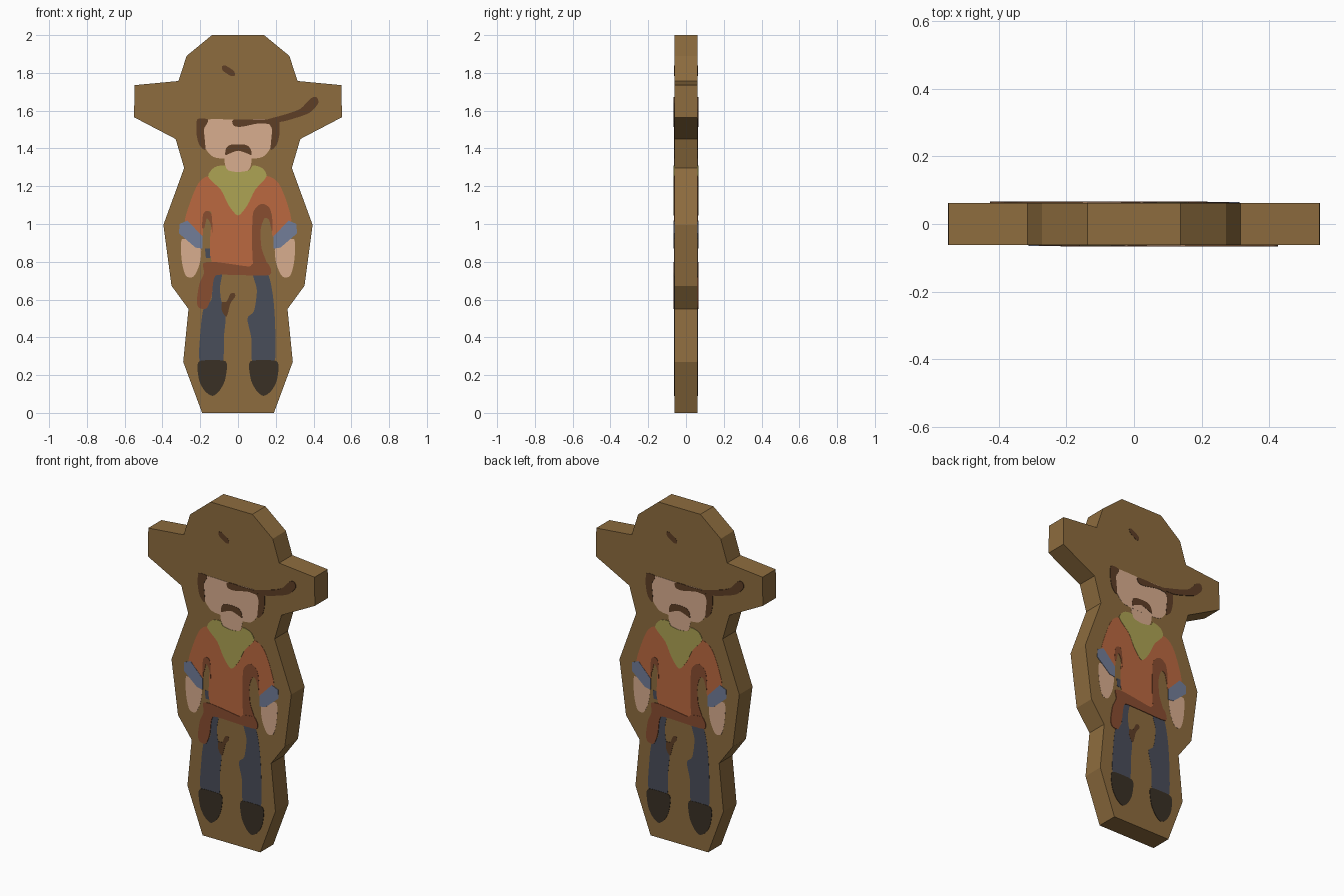
import bpy, bmesh
from mathutils import Vector

HALF = 0.062      # half thickness of the board
STEP = 0.0008     # height of one paint layer


def material(name, r, g, b):
    def lin(c):
        c /= 255
        return c / 12.92 if c <= 0.04045 else ((c + 0.055) / 1.055) ** 2.4
    m = bpy.data.materials.new(name)
    m.diffuse_color = (lin(r), lin(g), lin(b), 1)
    return m


WOOD = material("wood_brown", 141, 108, 62)
DARK = material("dark_brown", 94, 62, 38)
SKIN = material("skin", 217, 174, 143)
GREEN = material("olive_green", 174, 163, 84)
ORANGE = material("rust_orange", 187, 105, 64)
LEATHER = material("leather", 137, 77, 48)
BLUE = material("cuff_blue", 114, 125, 152)
JEANS = material("denim", 73, 77, 90)
BOOT = material("boot_black", 58, 48, 37)


def smooth(pts, n=4, k=0.4):
    """Closed spline through the points."""
    p = [Vector(q) for q in pts]
    out = []
    for i in range(len(p)):
        a, b, c, d = p[i - 1], p[i], p[(i + 1) % len(p)], p[(i + 2) % len(p)]
        m0, m1 = (c - a) * k, (d - b) * k
        lim = (c - b).length * 1.2
        m0 = m0.normalized() * min(m0.length, lim)
        m1 = m1.normalized() * min(m1.length, lim)
        for j in range(n):
            t = j / n
            out.append(b * (2*t**3 - 3*t*t + 1) + m0 * (t**3 - 2*t*t + t)
                       + c * (3*t*t - 2*t**3) + m1 * (t**3 - t*t))
    return out


def prism(bm, pts, y0, y1, s=1):
    """Extrude an x-z outline from y0 to y1; s=-1 turns it to the back."""
    a = [bm.verts.new((s * x, s * y0, z)) for x, z in pts]
    b = [bm.verts.new((s * x, s * y1, z)) for x, z in pts]
    bm.faces.new(a)
    bm.faces.new(b[::-1])
    for i in range(len(a)):
        j = (i + 1) % len(a)
        bm.faces.new((a[j], a[i], b[i], b[j]))


def finish(bm, name, mat):
    bmesh.ops.recalc_face_normals(bm, faces=bm.faces)
    me = bpy.data.meshes.new(name)
    bm.to_mesh(me)
    bm.free()
    me.materials.append(mat)
    bpy.context.collection.objects.link(bpy.data.objects.new(name, me))


def flip(pts):
    return [(-x, z) for x, z in pts]


def paint(name, mat, layer, pts, rounded=True, mirror=False):
    """Thin painted plate on the front, repeated turned round on the back."""
    bm = bmesh.new()
    for outline in ([pts, flip(pts)] if mirror else [pts]):
        o = smooth(outline) if rounded else outline
        for s in (1, -1):
            prism(bm, o, -HALF + 0.002, -HALF - STEP * layer, s)
    finish(bm, name, mat)


# Board cut-out
half = [(0.19, 0), (0.29, 0.27), (0.262, 0.55), (0.352, 0.673), (0.395, 0.995),
        (0.285, 1.297), (0.33, 1.45), (0.55, 1.565), (0.548, 1.735),
        (0.315, 1.757), (0.272, 1.89), (0.138, 2.0)]
bm = bmesh.new()
prism(bm, half + flip(half)[::-1], -HALF, HALF)
finish(bm, "board", WOOD)

# Head
paint("neck", SKIN, 1, [(-0.065, 1.37), (0.065, 1.37), (0.06, 1.29), (0, 1.27), (-0.06, 1.29)])
paint("face", SKIN, 1.5, [(-0.175, 1.55), (0, 1.552), (0.17, 1.55), (0.18, 1.47), (0.17, 1.40),
      (0.13, 1.355), (0.06, 1.345), (-0.06, 1.345), (-0.13, 1.355), (-0.172, 1.40), (-0.18, 1.47)])
paint("side_hair", DARK, 3, [(-0.215, 1.555), (-0.162, 1.555), (-0.162, 1.535), (-0.18, 1.50),
      (-0.173, 1.395), (-0.205, 1.42), (-0.22, 1.48)], mirror=True)
paint("fringe", DARK, 4, [(-0.025, 1.552), (0.08, 1.552), (0.17, 1.552), (0.17, 1.53),
      (0.11, 1.533), (0.02, 1.515), (-0.022, 1.52)])
paint("moustache", DARK, 3, [(-0.067, 1.365), (-0.062, 1.402), (-0.037, 1.42), (0.037, 1.42),
      (0.065, 1.40), (0.072, 1.365), (0.045, 1.375), (0, 1.388), (-0.04, 1.375)])
paint("brim_edge", DARK, 5, [(0.13, 1.545), (0.25, 1.58), (0.33, 1.61), (0.385, 1.665), (0.415, 1.672),
      (0.425, 1.64), (0.38, 1.59), (0.30, 1.56), (0.22, 1.54)])
paint("hat_dent", DARK, 1, [(-0.085, 1.835), (-0.065, 1.838), (-0.022, 1.81), (-0.017, 1.785),
      (-0.04, 1.785), (-0.08, 1.812)])

# Torso
paint("shirt", ORANGE, 2, [(-0.15, 1.255), (-0.21, 1.215), (-0.255, 1.11), (-0.28, 1.0), (-0.19, 0.93),
      (-0.185, 1.05), (-0.14, 1.06), (-0.137, 0.79), (0.09, 0.785), (0.08, 0.95), (0.1, 1.06),
      (0.14, 1.1), (0.18, 1.05), (0.185, 0.93), (0.28, 1.0), (0.26, 1.11), (0.215, 1.215), (0.15, 1.255)])
paint("scarf", GREEN, 4, [(-0.158, 1.25), (-0.125, 1.30), (-0.07, 1.31), (-0.055, 1.285), (0, 1.275),
      (0.06, 1.285), (0.08, 1.31), (0.13, 1.295), (0.15, 1.25), (0.09, 1.18), (0.05, 1.10),
      (0.0, 1.045), (-0.05, 1.10), (-0.09, 1.18)])
paint("strap", LEATHER, 3, [(0.08, 0.79), (0.075, 0.95), (0.08, 1.06), (0.11, 1.10), (0.14, 1.105),
      (0.17, 1.08), (0.182, 1.02), (0.18, 0.96), (0.165, 1.02), (0.14, 1.03), (0.12, 0.97),
      (0.125, 0.87), (0.16, 0.77), (0.12, 0.77)])
paint("armhole_edge", LEATHER, 3, [(-0.19, 0.98), (-0.185, 1.05), (-0.165, 1.07), (-0.14, 1.05),
      (-0.135, 0.95), (-0.145, 1.0), (-0.165, 1.03), (-0.178, 0.98)])

# Arms
paint("hand", SKIN, 1, [(-0.297, 0.92), (-0.2, 0.88), (-0.203, 0.79), (-0.235, 0.722),
      (-0.275, 0.725), (-0.297, 0.80)], mirror=True)
paint("cuff", BLUE, 4, [(-0.31, 1.0), (-0.268, 1.018), (-0.188, 0.935), (-0.188, 0.87),
      (-0.225, 0.875), (-0.312, 0.95)], rounded=False, mirror=True)

# Legs
paint("left_leg", JEANS, 1, [(-0.13, 0.74), (-0.085, 0.74), (-0.095, 0.67), (-0.09, 0.60), (-0.065, 0.52),
      (-0.075, 0.40), (-0.085, 0.26), (-0.2, 0.26), (-0.197, 0.45), (-0.18, 0.56), (-0.14, 0.6)])
paint("right_leg", JEANS, 1, [(0.08, 0.74), (0.155, 0.74), (0.185, 0.62), (0.197, 0.45), (0.19, 0.26),
      (0.08, 0.26), (0.07, 0.40), (0.05, 0.50), (0.085, 0.54), (0.1, 0.65)])
paint("pocket_patch", JEANS, 1, [(-0.175, 0.87), (-0.145, 0.87), (-0.14, 0.82), (-0.17, 0.82)], rounded=False)
paint("boot", BOOT, 3, [(-0.215, 0.25), (-0.195, 0.277), (-0.075, 0.277), (-0.058, 0.25), (-0.07, 0.17),
      (-0.1, 0.115), (-0.135, 0.09), (-0.175, 0.115), (-0.205, 0.17)], mirror=True)

# Belt, holster and strap end
paint("belt_and_holster", LEATHER, 5, [(-0.185, 0.79), (-0.14, 0.8), (-0.05, 0.79), (0.06, 0.775),
      (0.08, 0.79), (0.155, 0.795), (0.168, 0.73), (0, 0.73), (-0.11, 0.73), (-0.13, 0.70), (-0.14, 0.62),
      (-0.165, 0.555), (-0.205, 0.555), (-0.218, 0.59), (-0.205, 0.68), (-0.18, 0.74)])
paint("strap_end", DARK, 2, [(-0.02, 0.635), (-0.015, 0.615), (-0.04, 0.58), (-0.06, 0.51),
      (-0.085, 0.54), (-0.085, 0.585), (-0.06, 0.59), (-0.04, 0.63)])
